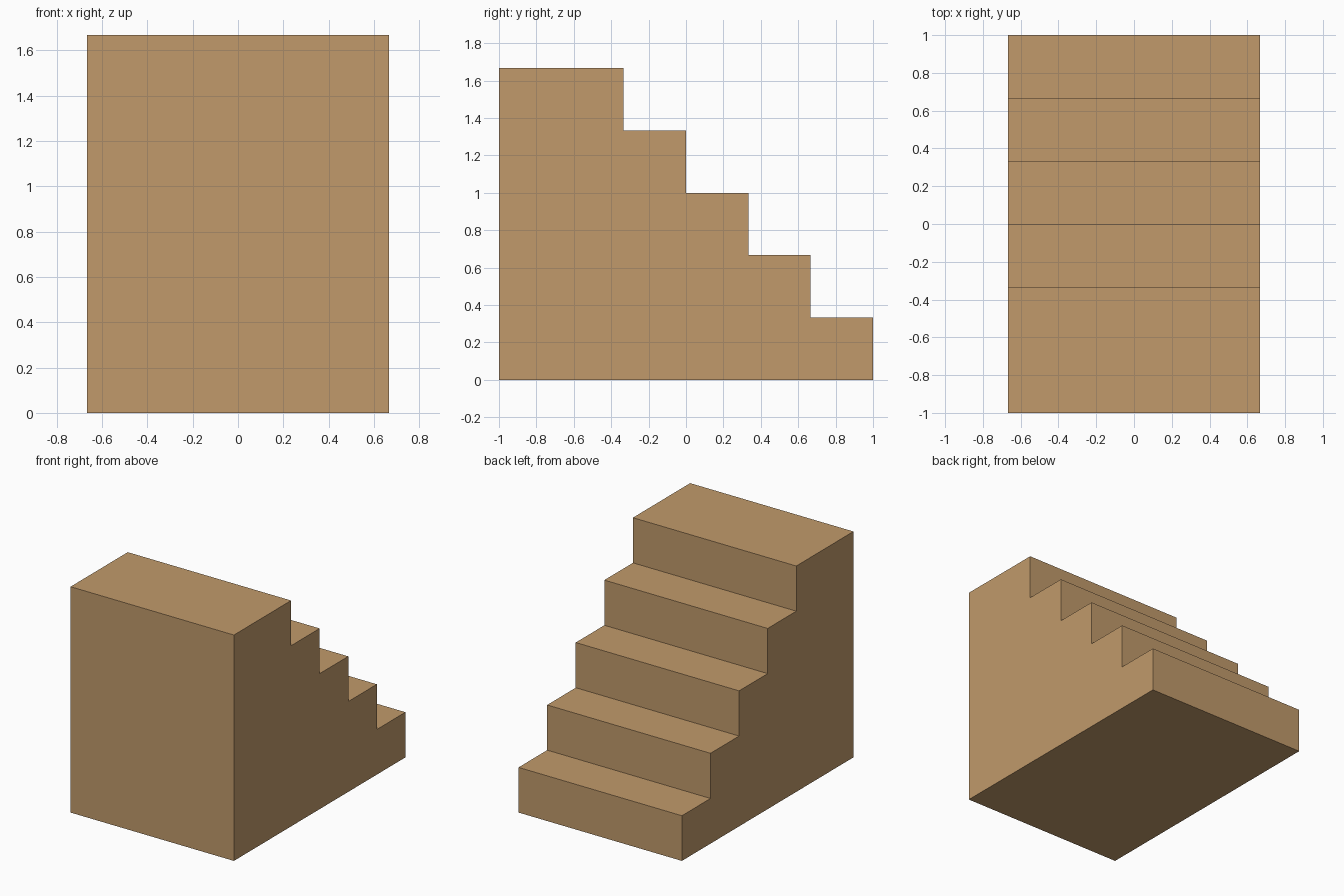
import bpy
import bmesh

cube = bpy.data.objects.get("Cube")
if cube:
    bpy.data.objects.remove(cube, do_unlink=True)

STEPS = 5
STEP = 1 / 3          # rise and tread depth
WIDTH = 4 / 3

# Warm wood colour
wood = bpy.data.materials.new("tan_wood")
wood.use_nodes = True
colour = (0.533, 0.323, 0.147, 1)
wood.diffuse_color = colour
wood.node_tree.nodes["Principled BSDF"].inputs["Base Color"].default_value = colour

# Side profile: base, then stepped edge climbing from the back to the front
profile = [(-1, 0), (1, 0)]
for i in range(STEPS):
    y = 1 - i * STEP
    z = (i + 1) * STEP
    profile.append((y, z))
    profile.append((y - STEP if i < STEPS - 1 else -1, z))

# Solid staircase extruded across its width
bm = bmesh.new()
side = bm.faces.new([bm.verts.new((-WIDTH / 2, y, z)) for y, z in profile])
result = bmesh.ops.extrude_face_region(bm, geom=[side])
moved = [v for v in result["geom"] if isinstance(v, bmesh.types.BMVert)]
bmesh.ops.translate(bm, verts=moved, vec=(WIDTH, 0, 0))
bmesh.ops.recalc_face_normals(bm, faces=bm.faces)

mesh = bpy.data.meshes.new("staircase")
bm.to_mesh(mesh)
bm.free()
mesh.materials.append(wood)
staircase = bpy.data.objects.new("staircase", mesh)
bpy.context.collection.objects.link(staircase)
